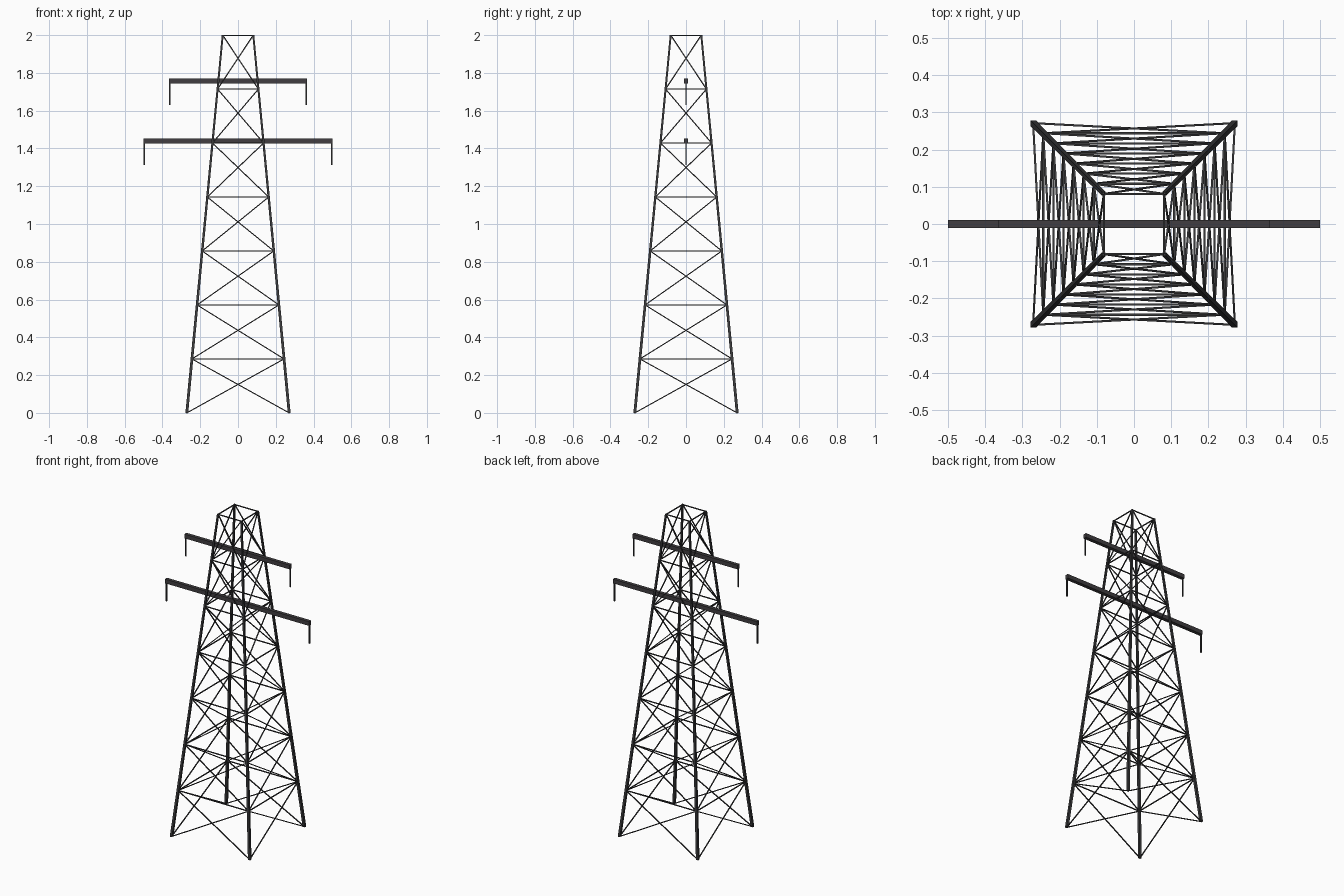
import bpy
import bmesh
from mathutils import Vector, Matrix

if "Cube" in bpy.data.objects:
    bpy.data.objects.remove(bpy.data.objects["Cube"], do_unlink=True)

HEIGHT, BASE, TOP, BAYS = 2.0, 0.271, 0.081, 7
LEG_LOW, LEG_HIGH, BRACE, HANGER = 0.015, 0.01, 0.0055, 0.007
ARM_DEPTH, ARM_HEIGHT = 0.022, 0.026
CORNERS = [(-1, -1), (1, -1), (1, 1), (-1, 1)]


def material(name, color):
    mat = bpy.data.materials.new(name)
    mat.use_nodes = True
    mat.diffuse_color = color
    mat.node_tree.nodes["Principled BSDF"].inputs["Base Color"].default_value = color
    return mat


def finish(name, bm, mat):
    mesh = bpy.data.meshes.new(name)
    bmesh.ops.recalc_face_normals(bm, faces=bm.faces)
    bm.to_mesh(mesh)
    bm.free()
    mesh.materials.append(mat)
    obj = bpy.data.objects.new(name, mesh)
    bpy.context.collection.objects.link(obj)


def corner(index, level):
    """Point on a leg's centre line at a bay level."""
    t = level / BAYS
    half = BASE + (TOP - BASE) * t
    sx, sy = CORNERS[index % 4]
    return Vector((sx * half, sy * half, HEIGHT * t))


def strut(bm, a, b, size):
    """Square bar between two points."""
    axis = b - a
    turn = axis.to_track_quat('Z', 'Y').to_matrix().to_4x4()
    scale = Matrix.Diagonal((size, size, axis.length, 1))
    bmesh.ops.create_cube(bm, size=1, matrix=Matrix.Translation((a + b) / 2) @ turn @ scale)


def box(bm, center, size):
    bmesh.ops.create_cube(bm, size=1, matrix=Matrix.Translation(center) @ Matrix.Diagonal((*size, 1)))


steel = material("dark steel", (0.042, 0.042, 0.044, 1))
arm_steel = material("arm steel", (0.052, 0.048, 0.052, 1))

# Four leaning, tapered legs with level ends
bm = bmesh.new()
for i in range(4):
    for v in bmesh.ops.create_cube(bm, size=1)["verts"]:
        end, width = (corner(i, BAYS), LEG_HIGH) if v.co.z > 0 else (corner(i, 0), LEG_LOW)
        v.co = end + Vector((v.co.x * width, v.co.y * width, 0))
finish("legs", bm, steel)

# Horizontal rings at the top of every bay
bm = bmesh.new()
for level in range(1, BAYS + 1):
    for i in range(4):
        a, b = corner(i, level), corner(i + 1, level)
        if level == BAYS:
            a.z = b.z = HEIGHT - BRACE / 2
        strut(bm, a, b, BRACE)
finish("horizontal_braces", bm, steel)

# Crossed diagonals on all four faces
bm = bmesh.new()
for level in range(BAYS):
    for i in range(4):
        strut(bm, corner(i, level), corner(i + 1, level + 1), BRACE)
        strut(bm, corner(i + 1, level), corner(i, level + 1), BRACE)
finish("cross_braces", bm, steel)

# Cross arms with a hanging insulator at each tip
for name, half, z in (("lower", 0.5, 1.44), ("upper", 0.365, 1.758)):
    bm = bmesh.new()
    box(bm, (0, 0, z), (half * 2, ARM_DEPTH, ARM_HEIGHT))
    finish(name + "_cross_arm", bm, arm_steel)
    bm = bmesh.new()
    for side in (-1, 1):
        box(bm, (side * (half - HANGER / 2), 0, z - 0.064), (HANGER, HANGER, 0.128))
    finish(name + "_insulators", bm, steel)
